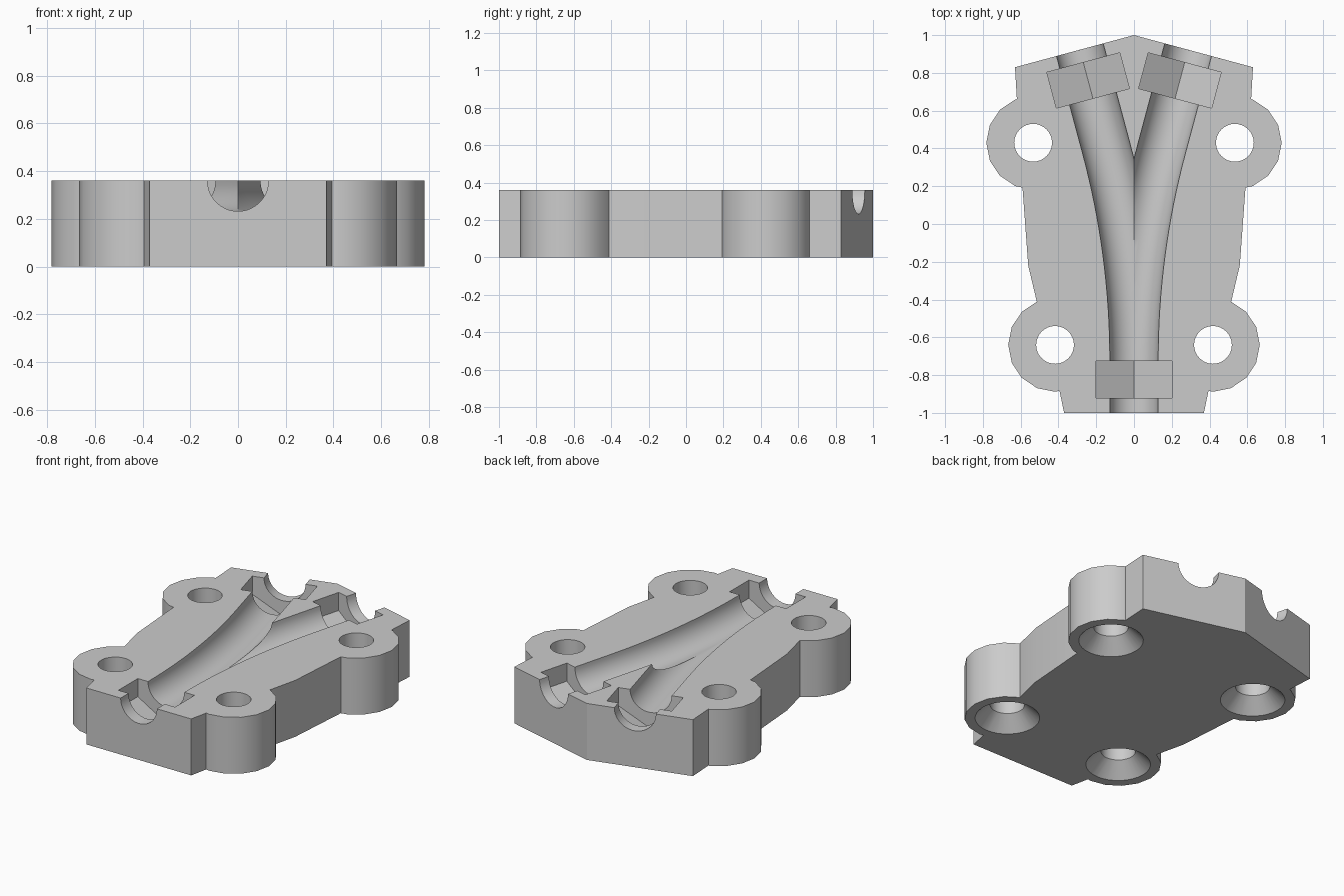
import bpy, bmesh
from math import sin, cos, tan, pi, radians
from mathutils import Vector, Matrix

if "Cube" in bpy.data.objects:
    bpy.data.objects.remove(bpy.data.objects["Cube"])

HEIGHT = 0.36
BORE = 0.128
NUT = 0.2 / cos(pi / 6)          # corner radius of a hexagonal nut pocket
SPLAY = radians(15)              # angle of each branch
BOLTS = [(0.534, 0.43), (0.418, -0.64)]

grey = bpy.data.materials.new("plain_grey")
grey.use_nodes = True
grey.diffuse_color = (0.6, 0.6, 0.6, 1)
grey.node_tree.nodes["Principled BSDF"].inputs["Base Color"].default_value = (0.6, 0.6, 0.6, 1)


def loft(name, rings):
    """Closed solid through a list of equal-length rings of points."""
    bm = bmesh.new()
    rows = [[bm.verts.new(p) for p in ring] for ring in rings]
    n = len(rows[0])
    for a, b in zip(rows, rows[1:]):
        for i in range(n):
            j = (i + 1) % n
            bm.faces.new((a[i], a[j], b[j], b[i]))
    bm.faces.new(rows[0][::-1])
    bm.faces.new(rows[-1])
    bmesh.ops.recalc_face_normals(bm, faces=bm.faces)
    mesh = bpy.data.meshes.new(name)
    bm.to_mesh(mesh)
    bm.free()
    obj = bpy.data.objects.new(name, mesh)
    bpy.context.collection.objects.link(obj)
    return obj


def disc(x, y, z, r, sides):
    return [(x + r * cos(2 * pi * i / sides), y + r * sin(2 * pi * i / sides), z)
            for i in range(sides)]


def upright_ring(x, y, angle, r, sides):
    """Ring facing along the channel, centred on the parting face."""
    turn = Matrix.Rotation(-angle, 3, 'Z')
    return [turn @ Vector((r * sin(2 * pi * i / sides), 0, r * cos(2 * pi * i / sides)))
            + Vector((x, y, HEIGHT)) for i in range(sides)]


def combine(body, tool, operation):
    mod = body.modifiers.new(tool.name, 'BOOLEAN')
    mod.operation, mod.object, mod.solver = operation, tool, 'EXACT'
    bake(body)
    bpy.data.objects.remove(tool)


def bake(obj):
    bpy.context.view_layer.update()
    graph = bpy.context.evaluated_depsgraph_get()
    mesh = bpy.data.meshes.new_from_object(obj.evaluated_get(graph))
    obj.modifiers.clear()
    obj.data = mesh


# Left half of the block
outline = [(0, -1), (0.37, -1), (0.395, -0.88), (0.515, -0.41), (0.56, -0.22),
           (0.59, 0.19), (0.62, 0.66), (0.63, 0.83), (0, 1)]
block = loft("manifold_block", [[(x, y, z) for x, y in outline] for z in (0, HEIGHT)])

# Bolt bosses, then countersunk bolt holes
for x, y in BOLTS:
    combine(block, loft("boss", [disc(x, y, z, 0.248, 16) for z in (0, HEIGHT)]), 'UNION')
for x, y in BOLTS:
    hole = [(-0.01, 0.197), (0.087, 0.1), (HEIGHT + 0.1, 0.1)]
    combine(block, loft("bolt_hole", [disc(x, y, z, r, 32) for z, r in hole]), 'DIFFERENCE')

# Half-round channel: straight inlet, arc, straight outlet
start, radius = -0.72, 4.35
path = [(0, -1.1, 0)]
for i in range(17):
    a = SPLAY * i / 16
    path.append((radius * (1 - cos(a)), start + radius * sin(a), a))
x, y, a = path[-1]
path.append((x + 0.8 * sin(a), y + 0.8 * cos(a), a))
channel = loft("channel", [upright_ring(*p, BORE, 40) for p in path])
combine(block, channel, 'DIFFERENCE')

# Hexagonal nut pockets at the inlet and the outlet
for x, y, a in [(0, -0.822, 0), (0.243, 0.76, SPLAY)]:
    ends = [(x + d * sin(a), y + d * cos(a), a) for d in (-0.098, 0.098)]
    combine(block, loft("nut_pocket", [upright_ring(*e, NUT, 6) for e in ends]), 'DIFFERENCE')

# Open the centre plane and mirror
bm = bmesh.new()
bm.from_mesh(block.data)
inner = [f for f in bm.faces if all(abs(v.co.x) < 1e-4 for v in f.verts)]
bmesh.ops.delete(bm, geom=inner, context='FACES')
bm.to_mesh(block.data)
bm.free()
mirror = block.modifiers.new("mirror", 'MIRROR')
mirror.use_clip = True
mirror.merge_threshold = 0.0005
bake(block)

block.data.materials.clear()
block.data.materials.append(grey)
bpy.ops.object.select_all(action='DESELECT')
block.select_set(True)
bpy.context.view_layer.objects.active = block
bpy.ops.object.shade_smooth_by_angle(angle=radians(30))
